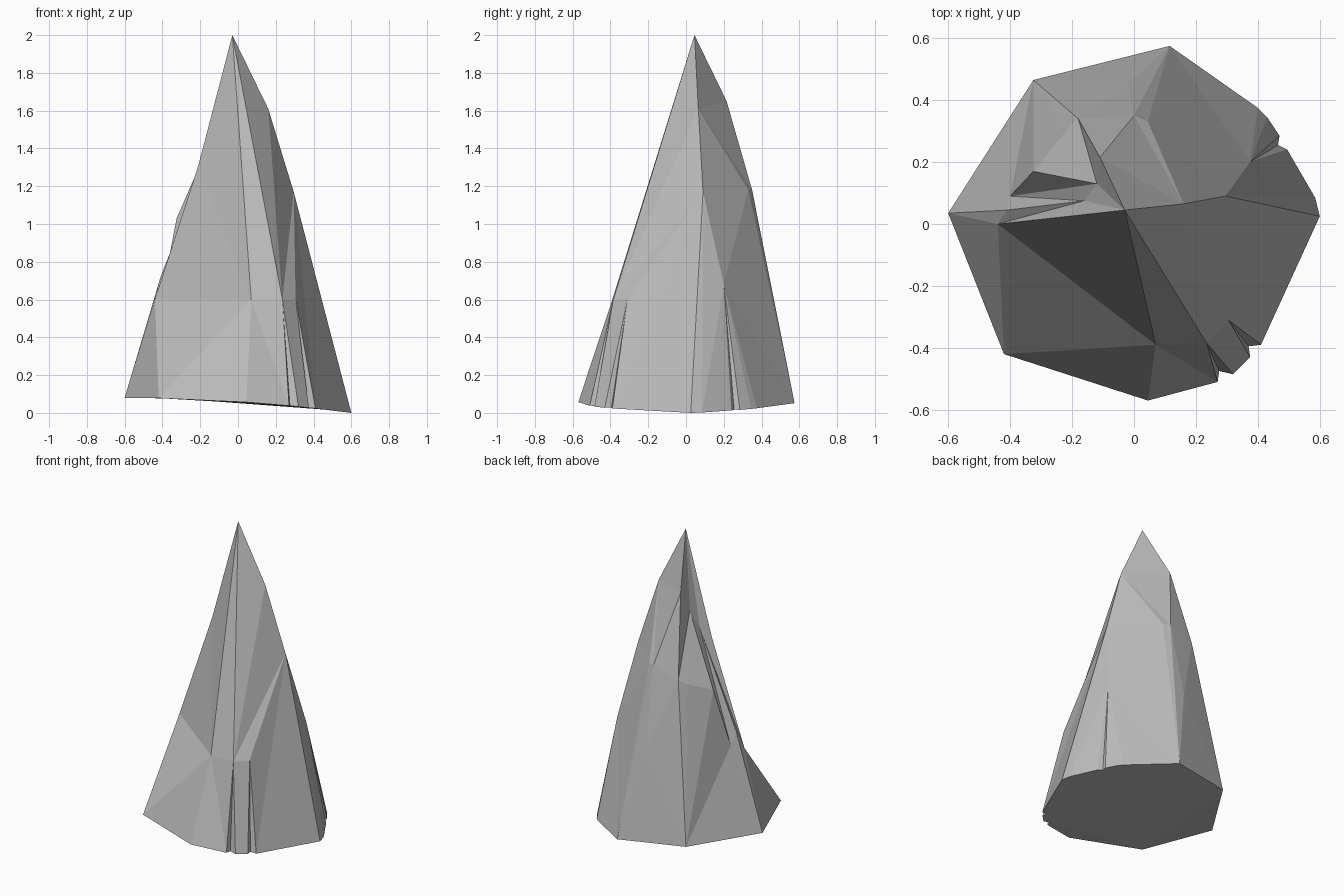
import bpy
import bmesh

cube = bpy.data.objects.get("Cube")
if cube:
    bpy.data.objects.remove(cube)

# Stone colour
stone = bpy.data.materials.new("grey_stone")
stone.use_nodes = True
grey = (0.5, 0.5, 0.5, 1)
stone.diffuse_color = grey
stone.node_tree.nodes["Principled BSDF"].inputs["Base Color"].default_value = grey

bm = bmesh.new()
point = {}


def base_height(x):
    """The underside dips gently towards the left end."""
    return 0.08 - 0.08 * ((x + 0.6) / 1.2) ** 2


# Foot outline, counter-clockwise, with chipped notches
outline = [(-.6, .035), (-.42, -.42), (.045, -.57), (.27, -.51), (.275, -.475),
           (.32, -.485), (.375, -.43), (.37, -.395), (.41, -.39), (.6, .025),
           (.585, .085), (.495, .24), (.465, .255), (.47, .285), (.43, .345),
           (.4, .375), (.115, .575), (-.325, .465)]
foot = [bm.verts.new((x, y, base_height(x))) for x, y in outline]
for i, v in enumerate(foot):
    point[f"foot{i}"] = v

# Corners of the crag above the foot
corners = {
    "peak": (-.03, .045, 2),
    "right_edge": (-.21, .025, 1.31),
    "right_shoulder": (-.44, 0, .6),
    "front_shoulder": (.07, -.39, .6),
    "front_chip": (.235, -.385, .6),
    "left_chip": (.305, -.31, .6),
    "crest_high": (.16, .065, 1.61),
    "crest_low": (.295, .09, 1.17),
    "left_hollow": (.375, .2, .68),
    "back_left": (.045, .33, 1.18),
    "back_right": (0, .35, 1.18),
    "back_high": (-.11, .215, 1.65),
    "back_low": (-.02, .455, .65),
    "ledge_a": (-.18, .34, 1.12),
    "ledge_b": (-.22, .3, 1.09),
    "ledge_c": (-.325, .17, 1.03),
    "ledge_d": (-.4, .09, .64),
    "ledge_e": (-.41, .045, .72),
    "cleft_high": (-.12, .13, 1.5),
    "cleft_low": (-.16, .075, 1.36),
}
for name, co in corners.items():
    point[name] = bm.verts.new(co)


def fan(centre, chain):
    """Triangles from one corner to each step along a chain of corners."""
    names = chain.split()
    for a, b in zip(names, names[1:]):
        bm.faces.new((point[centre], point[a], point[b]))


def feet(first, last):
    return " ".join(f"foot{i}" for i in range(first, last + 1))


# Lower facets
fan("right_shoulder", feet(0, 1) + " front_shoulder")
fan("front_shoulder", feet(1, 3) + " front_chip")
fan("front_chip", feet(3, 5) + " left_chip")
fan("left_chip", feet(5, 8))
fan("crest_low", "left_chip " + feet(8, 10) + " left_hollow")
fan("left_hollow", feet(10, 16) + " back_left crest_low")
fan("foot16", "back_left back_right back_low foot17")
fan("foot17", "back_low ledge_a ledge_b ledge_c ledge_d foot0")
fan("foot0", "ledge_d ledge_e right_shoulder")

# Upper facets
fan("peak", "right_edge front_shoulder front_chip crest_high back_high "
            "cleft_high cleft_low right_edge")
fan("front_shoulder", "right_edge right_shoulder")
fan("front_chip", "left_chip crest_low crest_high")
fan("crest_high", "crest_low back_left back_right back_high")
fan("ledge_a", "back_low back_right back_high")

# Split slivers in the back right cleft
fan("cleft_high", "back_high ledge_a ledge_b ledge_c ledge_d cleft_low")
fan("cleft_low", "ledge_d ledge_e right_shoulder right_edge")

# Underside
bm.faces.new(foot[::-1])
bmesh.ops.recalc_face_normals(bm, faces=bm.faces[:])
bmesh.ops.triangulate(bm, faces=[f for f in bm.faces if len(f.verts) > 4])

mesh = bpy.data.meshes.new("rock_spire")
bm.to_mesh(mesh)
bm.free()
mesh.materials.append(stone)
rock = bpy.data.objects.new("rock_spire", mesh)
bpy.context.collection.objects.link(rock)
